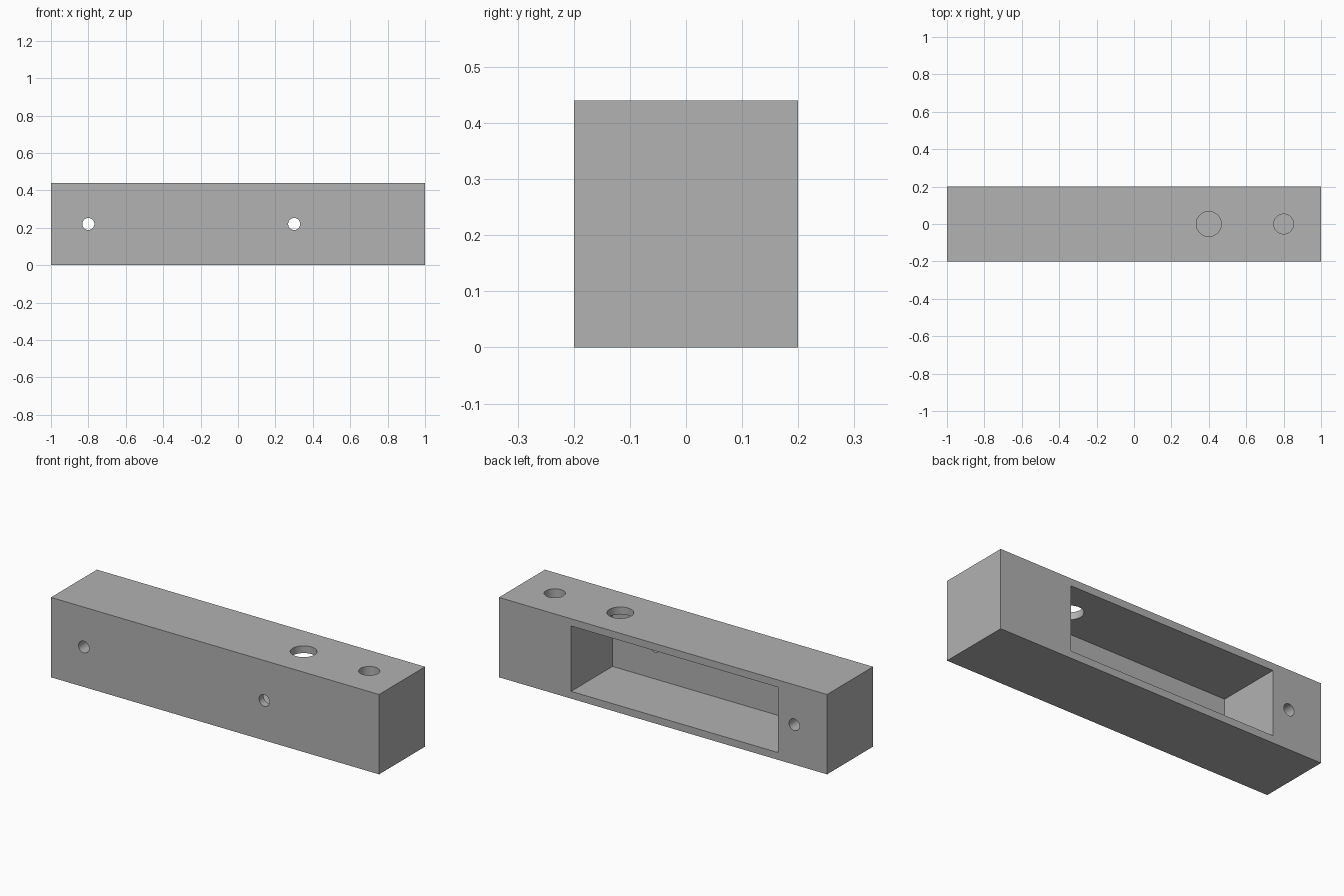
import bpy
from math import radians
from mathutils import Vector

LENGTH, DEPTH, HEIGHT, WALL = 2.0, 0.4, 0.44, 0.04
MID = HEIGHT / 2
OVER = 0.1  # how far cutters poke outside the block

cube = bpy.data.objects.get("Cube")
if cube:
    bpy.data.objects.remove(cube, do_unlink=True)

grey = bpy.data.materials.new("plain_grey")
grey.use_nodes = True
colour = (0.445, 0.445, 0.445, 1)
grey.diffuse_color = colour
grey.node_tree.nodes["Principled BSDF"].inputs["Base Color"].default_value = colour


def box(name, low, high):
    low, high = Vector(low), Vector(high)
    bpy.ops.mesh.primitive_cube_add(size=1, location=(low + high) / 2)
    obj = bpy.context.object
    obj.name = name
    obj.scale = high - low
    bpy.ops.object.transform_apply(location=True, rotation=False, scale=True)
    obj.data.materials.append(grey)
    return obj


def drill(name, radius, start, end):
    start, end = Vector(start), Vector(end)
    axis = end - start
    bpy.ops.mesh.primitive_cylinder_add(
        vertices=48, radius=radius, depth=axis.length,
        location=(start + end) / 2, rotation=axis.to_track_quat("Z", "Y").to_euler())
    obj = bpy.context.object
    obj.name = name
    obj.data.materials.append(grey)
    return obj


# Solid block
body = box("housing_block", (-LENGTH / 2, -DEPTH / 2, 0), (LENGTH / 2, DEPTH / 2, HEIGHT))

front, back = -DEPTH / 2 - OVER, DEPTH / 2 + OVER
cutters = [
    # Pocket open at the back
    box("pocket_cutter", (-0.7, -DEPTH / 2 + WALL, WALL), (0.56, back, HEIGHT - WALL)),
    # Screw holes: one right through, one into the pocket
    drill("end_screw_cutter", 0.032, (-0.8, front, MID), (-0.8, back, MID)),
    drill("pocket_screw_cutter", 0.032, (0.3, front, MID), (0.3, 0, MID)),
    # Top holes: one into the pocket, one blind
    drill("pocket_top_cutter", 0.067, (0.4, 0, HEIGHT + OVER), (0.4, 0, MID)),
    drill("blind_top_cutter", 0.053, (0.8, 0, HEIGHT + OVER), (0.8, 0, WALL)),
]

# Cut everything out of the block
bpy.context.view_layer.objects.active = body
for cutter in cutters:
    cutter.hide_render = True
    cut = body.modifiers.new(cutter.name, "BOOLEAN")
    cut.operation, cut.solver, cut.object = "DIFFERENCE", "EXACT", cutter
    bpy.ops.object.modifier_apply(modifier=cut.name)
    bpy.data.objects.remove(cutter, do_unlink=True)

# Round bores, crisp edges
body.select_set(True)
bpy.ops.object.shade_smooth_by_angle(angle=radians(30))
